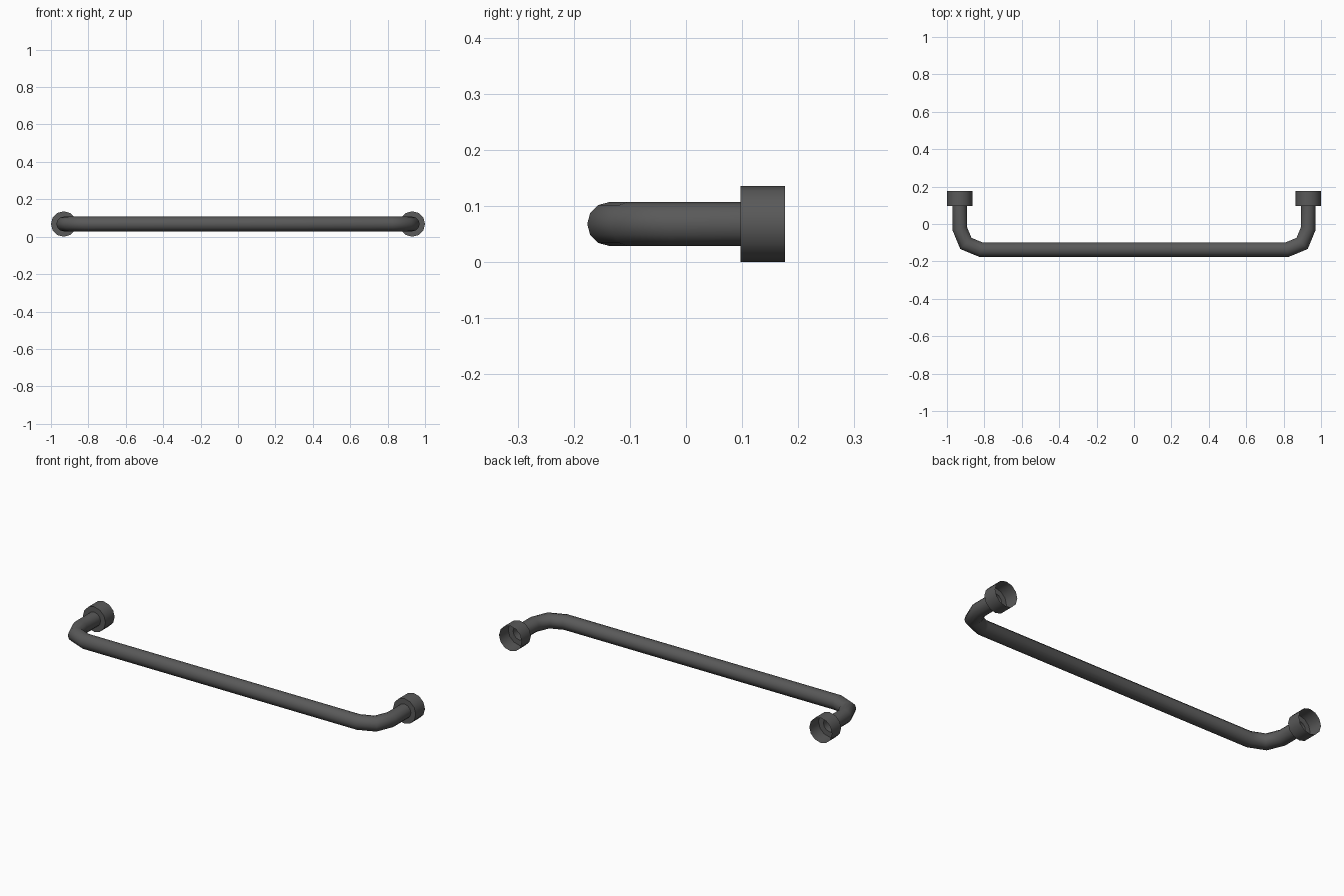
import bpy, bmesh, math
from mathutils import Vector

cube = bpy.data.objects.get("Cube")
if cube:
    bpy.data.objects.remove(cube, do_unlink=True)

SIDES = 12
TUBE_R, CUP_R = 0.039, 0.068
LEG_X, BAR_Y, MID_Z = 0.932, -0.137, 0.068
BEND_R = 0.113
CUP_FRONT, CUP_BACK = 0.097, 0.176

metal = bpy.data.materials.new("dark_grey_metal")
metal.use_nodes = True
colour = (0.1, 0.1, 0.1, 1)
metal.diffuse_color = colour
metal.node_tree.nodes["Principled BSDF"].inputs["Base Color"].default_value = colour


def sweep(name, stations):
    """Open tube through (centre, normal, width stretch, radius) stations."""
    bm = bmesh.new()
    rings = []
    for centre, side, radius in stations:
        ring = []
        for i in range(SIDES):
            a = 2 * math.pi * i / SIDES
            offset = side * math.cos(a) + Vector((0, 0, math.sin(a)))
            ring.append(bm.verts.new(centre + offset * radius))
        rings.append(ring)
    for a, b in zip(rings, rings[1:]):
        for i in range(SIDES):
            j = (i + 1) % SIDES
            bm.faces.new((a[i], a[j], b[j], b[i]))
    bmesh.ops.recalc_face_normals(bm, faces=bm.faces)
    mesh = bpy.data.meshes.new(name)
    bm.to_mesh(mesh)
    bm.free()
    mesh.materials.append(metal)
    obj = bpy.data.objects.new(name, mesh)
    bpy.context.collection.objects.link(obj)
    bpy.ops.object.select_all(action='DESELECT')
    obj.select_set(True)
    bpy.context.view_layer.objects.active = obj
    bpy.ops.object.shade_smooth_by_angle(angle=math.radians(50))
    return obj


# Rail path: leg end, rounded corner, then the mirrored half
half = [Vector((-LEG_X, CUP_FRONT, MID_Z))]
for step in range(3):
    a = math.pi + step * math.pi / 4
    half.append(Vector((-LEG_X + BEND_R + BEND_R * math.cos(a),
                        BAR_Y + BEND_R + BEND_R * math.sin(a), MID_Z)))
path = half + [Vector((-p.x, p.y, p.z)) for p in reversed(half)]

# Mitred cross-sections keep the rail an even thickness through the corners
stations = []
for i, p in enumerate(path):
    before = (p - path[i - 1]).normalized() if i else None
    after = (path[i + 1] - p).normalized() if i < len(path) - 1 else before
    before = before or after
    tangent = (before + after).normalized()
    side = Vector((-tangent.y, tangent.x, 0)) / tangent.dot(after)
    stations.append((p, side, TUBE_R))
sweep("grab_rail", stations)

# Hollow wall cups, open at the back, with a collar face around the rail
for name, sign in (("left_mount_cup", 1), ("right_mount_cup", -1)):
    x_axis = Vector((1, 0, 0))
    front = Vector((sign * LEG_X, CUP_FRONT, MID_Z))
    back = Vector((sign * LEG_X, CUP_BACK, MID_Z))
    cup = sweep(name, [(front, x_axis, TUBE_R), (front, x_axis, CUP_R),
                       (back, x_axis, CUP_R)])
